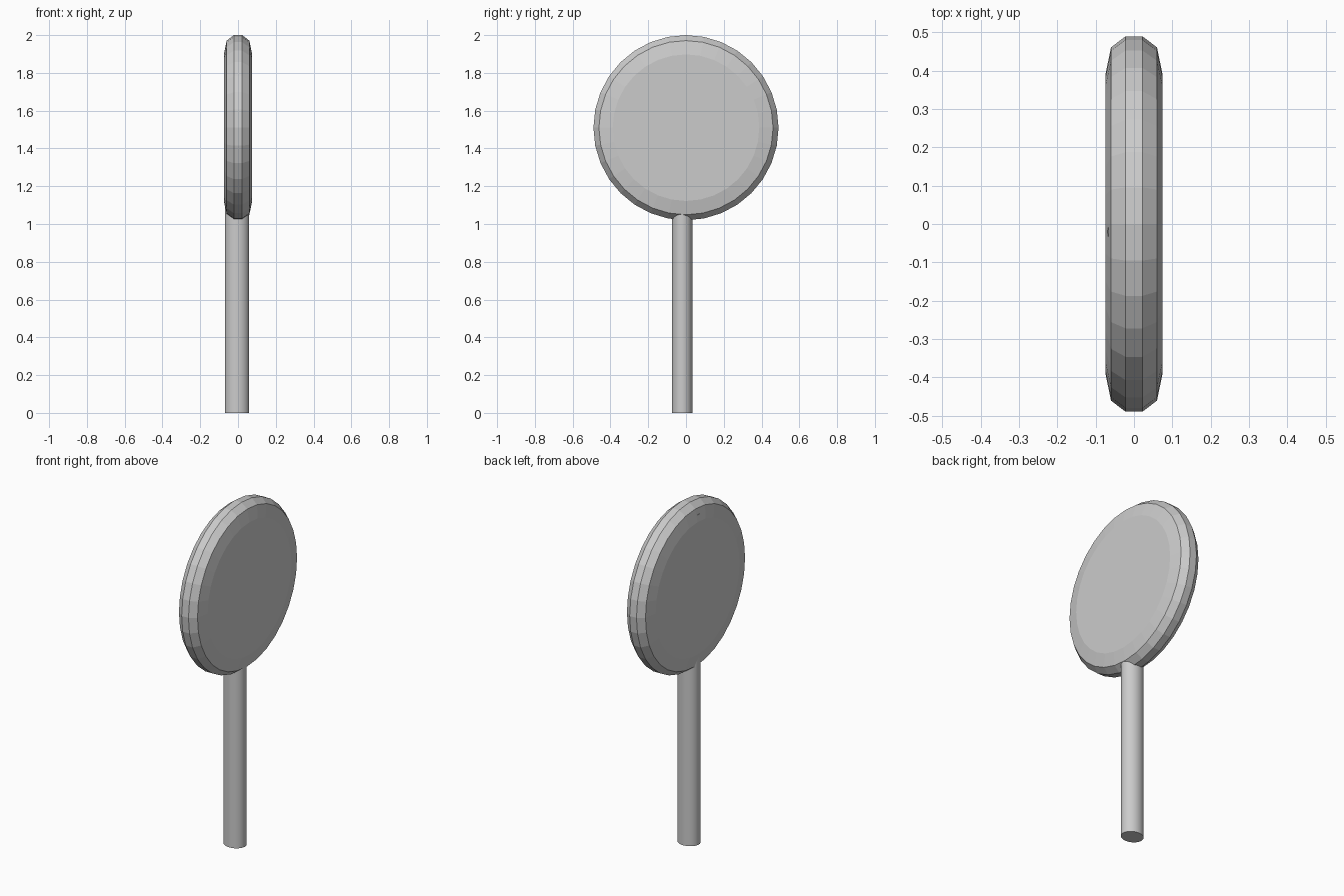
import bpy, bmesh
from math import sin, cos, tau

if "Cube" in bpy.data.objects:
    bpy.data.objects.remove(bpy.data.objects["Cube"])

SIDES = 32


def lathe(name, rings, place):
    """Skin a stack of (position, radius) rings and cap both ends."""
    bm = bmesh.new()
    loops = []
    for pos, rad in rings:
        loops.append([bm.verts.new(place(pos, rad * cos(tau * i / SIDES), rad * sin(tau * i / SIDES)))
                      for i in range(SIDES)])
    for a, b in zip(loops, loops[1:]):
        for i in range(SIDES):
            j = (i + 1) % SIDES
            bm.faces.new((a[i], a[j], b[j], b[i]))
    bm.faces.new(loops[0][::-1])
    bm.faces.new(loops[-1])
    bmesh.ops.recalc_face_normals(bm, faces=bm.faces)
    mesh = bpy.data.meshes.new(name)
    bm.to_mesh(mesh)
    bm.free()
    obj = bpy.data.objects.new(name, mesh)
    bpy.context.collection.objects.link(obj)
    return obj


# Round bevelled disc, axis along x
half = [(0.022, 0.49), (0.06, 0.461), (0.075, 0.388)]
profile = [(-x, r) for x, r in reversed(half)] + half
lathe("disc_head", profile, lambda p, u, v: (p, v, 1.51 + u))

# Slightly oval stick running up inside the disc
stick = lathe("stick", [(0.0, 1.0), (1.935, 1.0)],
              lambda p, u, v: (-0.005 + 0.064 * u, -0.02 + 0.055 * v, p))

# Rounded side of the stick is smooth, its ends stay flat
for face in stick.data.polygons:
    face.use_smooth = len(face.vertices) == 4
bpy.context.view_layer.objects.active = stick
stick.select_set(True)
bpy.ops.object.shade_smooth_by_angle()
